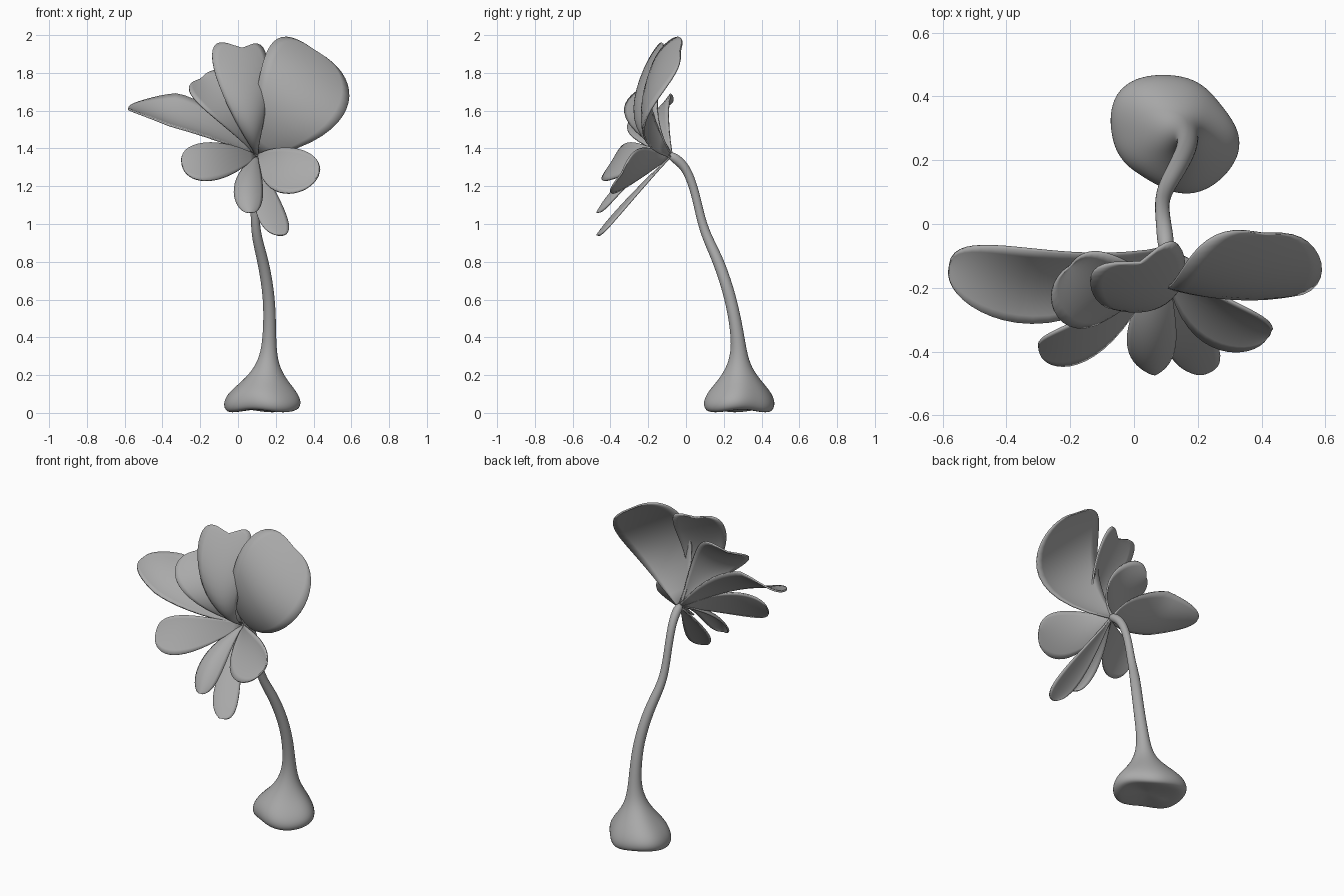
import bpy, bmesh, math
from mathutils import Vector

cube = bpy.data.objects.get("Cube")
if cube:
    bpy.data.objects.remove(cube)

grey = bpy.data.materials.new("Soft Grey")
grey.use_nodes = True
colour = (0.4, 0.4, 0.4, 1)
grey.diffuse_color = colour
grey.node_tree.nodes["Principled BSDF"].inputs["Base Color"].default_value = colour

HUB = Vector((0.1, -0.08, 1.36))
MID = 0.68  # where along its length the spine passes the petal's middle point


def make_object(name, bm):
    """Turn a bmesh into a smooth grey object."""
    bmesh.ops.remove_doubles(bm, verts=bm.verts, dist=0.0005)
    bmesh.ops.recalc_face_normals(bm, faces=bm.faces)
    mesh = bpy.data.meshes.new(name)
    bm.to_mesh(mesh)
    bm.free()
    mesh.materials.append(grey)
    mesh.polygons.foreach_set("use_smooth", [True] * len(mesh.polygons))
    obj = bpy.data.objects.new(name, mesh)
    bpy.context.collection.objects.link(obj)
    return obj


def bridge_rows(bm, rows, closed=False):
    """Join neighbouring rows of vertices with quads."""
    for low, high in zip(rows, rows[1:]):
        count = len(low)
        for i in range(count if closed else count - 1):
            j = (i + 1) % count
            bm.faces.new((low[i], low[j], high[j], high[i]))


def petal(name, left, middle, right, tip, blunt, widest=MID, level=0):
    """Cupped petal from the hub to the tip; level flattens the tip's tilt."""
    left, middle, right, tip = map(Vector, (left, middle, right, tip))
    power = blunt * widest / (1 - widest)
    peak = widest ** power * (1 - widest) ** blunt
    bm = bmesh.new()
    rows = []
    steps, across = 18, 10
    for s in range(steps + 1):
        t = 1 - (1 - s / steps) ** 2
        spine = (HUB * ((t - MID) * (t - 1) / MID)
                 + middle * (t * (1 - t) / (MID * (1 - MID)))
                 + tip * (t * (t - MID) / (1 - MID)))
        width = t ** power * (1 - t) ** blunt / peak
        if s < steps:
            width = max(width, 0.06)
        row = []
        for k in range(across + 1):
            u = 2 * k / across - 1
            offset = ((right - middle) * (u * (u + 1) / 2)
                      + (left - middle) * (u * (u - 1) / 2))
            offset.z *= 1 - level * max(0, (t - MID) / (1 - MID))
            row.append(bm.verts.new(spine + offset * width))
        rows.append(row)
    bridge_rows(bm, rows)
    obj = make_object(name, bm)
    solid = obj.modifiers.new("Thickness", 'SOLIDIFY')
    solid.thickness = 0.01
    solid.offset = 0


# Petals: left edge, middle, right edge, tip, bluntness of the tip
petal("large_upper_petal", (.14, -.16, 1.88), (.36, -.20, 1.73),
      (.57, -.19, 1.60), (.41, -.03, 1.915), .35, widest=.7)
petal("upper_middle_petal", (-.12, -.25, 1.74), (.05, -.25, 1.68),
      (.17, -.15, 1.73), (.02, -.12, 1.93), .25, widest=.85)
petal("upper_right_petal", (-.20, -.32, 1.63), (-.08, -.23, 1.66),
      (.0, -.13, 1.755), (-.20, -.13, 1.765), .42, widest=.71)
petal("long_side_petal", (-.36, -.31, 1.52), (-.34, -.19, 1.57),
      (-.32, -.08, 1.69), (-.58, -.13, 1.615), .4, level=.65)
petal("lower_right_petal", (-.17, -.30, 1.43), (-.16, -.35, 1.34),
      (-.15, -.425, 1.23), (-.30, -.39, 1.33), .45)
petal("lower_left_petal", (.30, -.24, 1.40), (.28, -.29, 1.28),
      (.24, -.38, 1.165), (.43, -.34, 1.27), .45)
petal("lower_middle_petal", (-.02, -.36, 1.17), (.055, -.38, 1.185),
      (.13, -.345, 1.17), (.065, -.47, 1.06), .5)
petal("lowest_petal", (.10, -.38, 1.05), (.17, -.385, 1.045),
      (.26, -.37, 1.03), (.21, -.47, .94), .5)

# Stem and bulb: centre and radius of each ring, from the foot upward
stem_rings = [
    (.13, .28, .01, .14), (.125, .285, .01, .19), (.125, .285, .055, .204),
    (.125, .285, .11, .177), (.14, .285, .17, .118), (.155, .28, .24, .066),
    (.163, .28, .32, .042), (.167, .272, .42, .034), (.168, .24, .6, .031),
    (.135, .175, .8, .03), (.10, .115, .92, .026), (.09, .08, 1.02, .023),
    (.088, .055, 1.14, .022), (.09, .025, 1.24, .023), (.094, -.01, 1.31, .024),
    (.1, -.06, 1.35, .027), (.1, -.085, 1.365, .018),
]
SIDES = 20
centres = [Vector(ring[:3]) for ring in stem_rings]
bm = bmesh.new()
rows = []
for i, ring in enumerate(stem_rings):
    radius = ring[3] * 1.02
    bulbous = min(1, max(0, (radius - 0.06) / 0.14))
    if ring[2] < 0.3:
        along = Vector((0, 0, 1))
    else:
        along = (centres[min(i + 1, len(centres) - 1)] - centres[i - 1]).normalized()
    side = Vector((0, 1, 0)).cross(along).normalized()
    back = along.cross(side)
    row = []
    for k in range(SIDES):
        a = math.tau * k / SIDES
        # The bulb is lobed and narrower along one diagonal
        lobes = 0.03 * math.cos(5 * a + 0.6) - 0.11 * math.sin(2 * a)
        r = radius * (1 + bulbous * lobes)
        point = centres[i] + (side * math.cos(a) + back * math.sin(a) * (1 - 0.08 * bulbous)) * r
        point.z += 0.012 * bulbous * math.cos(3 * a - 0.5)
        row.append(bm.verts.new(point))
    rows.append(row)
bridge_rows(bm, rows, closed=True)

# Close the dented foot and the flower end
for row, height in ((rows[0], 0.025), (rows[-1], 1.37)):
    middle = sum((v.co for v in row), Vector()) / SIDES
    middle.z = height
    cap = bm.verts.new(middle)
    for k in range(SIDES):
        bm.faces.new((row[k], row[(k + 1) % SIDES], cap))
stem = make_object("stem_and_bulb", bm)
stem.modifiers.new("Smooth", 'SUBSURF').levels = 2
